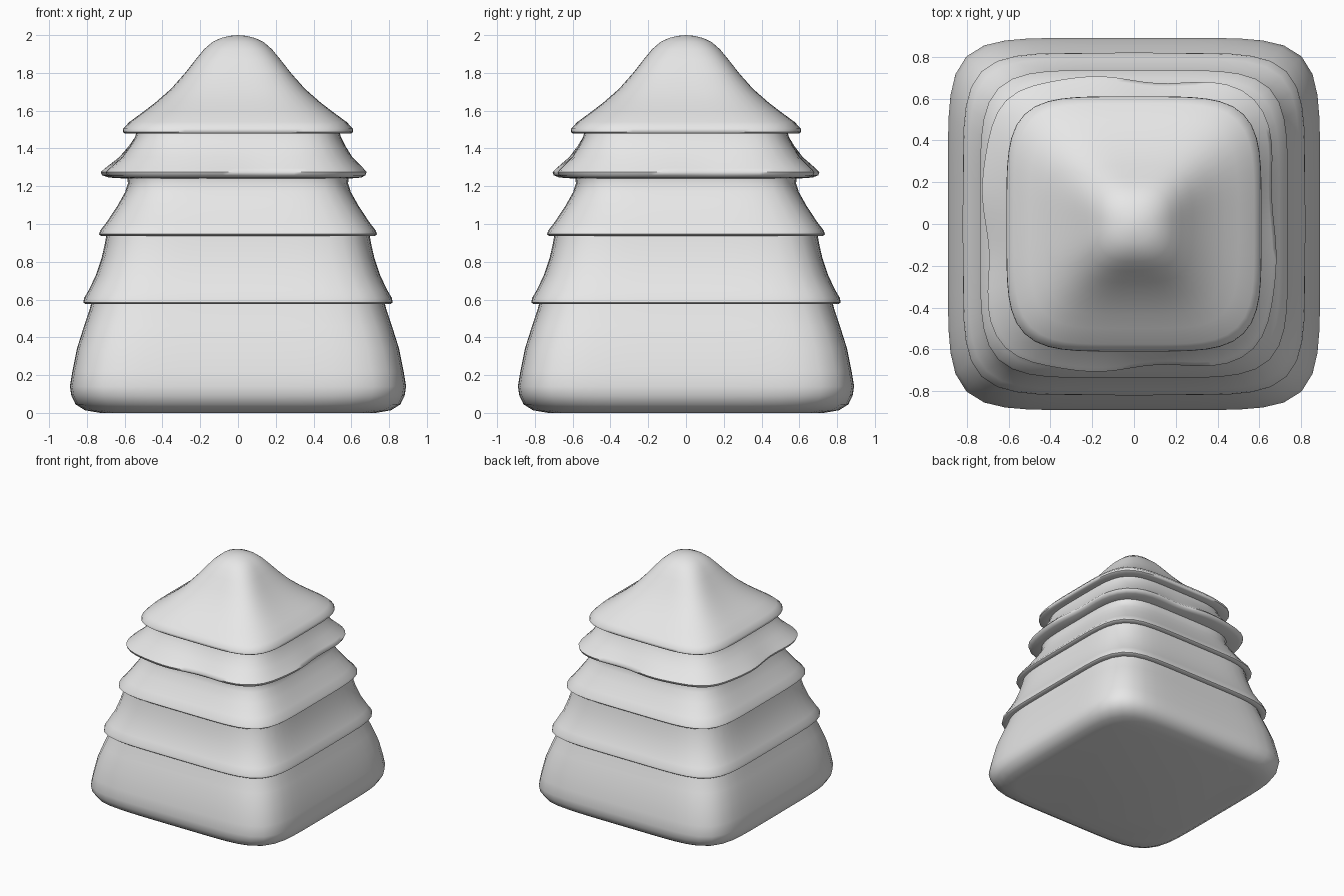
import bpy, bmesh, math

if "Cube" in bpy.data.objects:
    bpy.data.objects.remove(bpy.data.objects["Cube"])

SIDES = 72
grey = bpy.data.materials.new("plain grey")
grey.diffuse_color = (0.8, 0.8, 0.8, 1)
grey.use_nodes = True
grey.node_tree.nodes["Principled BSDF"].inputs["Base Color"].default_value = grey.diffuse_color


def ring(bm, half, z, n, wobble=0.0):
    """Rounded-square ring; n sets how square the corners are."""
    verts = []
    for i in range(SIDES):
        a = 2 * math.pi * i / SIDES
        c, s = math.cos(a), math.sin(a)
        r = half * (abs(c) ** n + abs(s) ** n) ** (-1 / n)
        x, y = r * c, r * s
        # slightly uneven hem
        wave_x = math.sin(x * 8) * math.exp(-(x / 0.4) ** 2)
        wave_y = math.sin(y * 8) * math.exp(-(y / 0.4) ** 2)
        y2 = y * (1 - 0.03 * wobble * wave_x)
        x2 = x * (1 + (0.03 * wobble * wave_y if x < 0 else -0.02 * wobble * wave_y)) - 0.02 * wobble
        verts.append(bm.verts.new((x2, y2, z)))
    return verts


def tier(name, profile, floor=False, tip=None):
    """Loft rings of (half width, height, squareness, wobble)."""
    bm = bmesh.new()
    rings = [ring(bm, *p) for p in profile]
    for lo, hi in zip(rings, rings[1:]):
        for i in range(SIDES):
            j = (i + 1) % SIDES
            bm.faces.new((lo[i], lo[j], hi[j], hi[i]))
    if floor:
        bm.faces.new(rings[0][::-1])
    if tip is not None:
        top = bm.verts.new((0, 0, tip))
        for i in range(SIDES):
            bm.faces.new((rings[-1][i], rings[-1][(i + 1) % SIDES], top))
    me = bpy.data.meshes.new(name)
    bm.to_mesh(me)
    bm.free()
    me.materials.append(grey)
    ob = bpy.data.objects.new(name, me)
    bpy.context.collection.objects.link(ob)
    bpy.ops.object.select_all(action='DESELECT')
    ob.select_set(True)
    bpy.context.view_layer.objects.active = ob
    bpy.ops.object.shade_smooth_by_angle(angle=math.radians(60))


# wide rounded base
tier("base", [(0.73, 0, 6), (0.81, 0.014, 6), (0.86, 0.045, 6.2), (0.882, 0.09, 6.5),
              (0.89, 0.14, 6.6), (0.877, 0.22, 6.6), (0.853, 0.34, 6.5),
              (0.815, 0.46, 6.3), (0.785, 0.55, 6), (0.777, 0.58, 6)], floor=True)

# flared skirts, each starting at the neck of the tier below
tier("lower_skirt", [(0.777, 0.58, 6), (0.808, 0.576, 6), (0.819, 0.585, 6), (0.815, 0.608, 6),
                     (0.79, 0.65, 6), (0.752, 0.73, 5.8), (0.722, 0.82, 5.7),
                     (0.704, 0.9, 5.5), (0.697, 0.94, 5.5)])
tier("middle_skirt", [(0.697, 0.94, 5.5), (0.724, 0.936, 5.5), (0.736, 0.946, 5.5), (0.73, 0.965, 5.5),
                      (0.695, 1.01, 5.4), (0.636, 1.1, 5.2), (0.597, 1.17, 5),
                      (0.583, 1.215, 5), (0.585, 1.24, 5)])
tier("upper_skirt", [(0.585, 1.24, 5), (0.66, 1.246, 4.7, 0.7), (0.684, 1.258, 4.6, 1),
                     (0.69, 1.275, 4.6, 1), (0.672, 1.295, 4.6, 0.9), (0.61, 1.355, 4.6, 0.5),
                     (0.57, 1.415, 4.6, 0.2), (0.545, 1.46, 4.6), (0.54, 1.48, 4.6)])

# pointed roof with soft ridges and rounded tip
tier("roof", [(0.54, 1.48, 4.6), (0.598, 1.478, 4.6), (0.61, 1.487, 4.6), (0.608, 1.505, 4.6),
              (0.575, 1.54, 4.5), (0.5, 1.595, 4.4), (0.435, 1.645, 4.2), (0.355, 1.715, 4),
              (0.28, 1.8, 3.6), (0.225, 1.87, 3.2), (0.18, 1.925, 2.8),
              (0.135, 1.964, 2.5), (0.09, 1.985, 2.2), (0.045, 1.996, 2)], tip=2.0)
